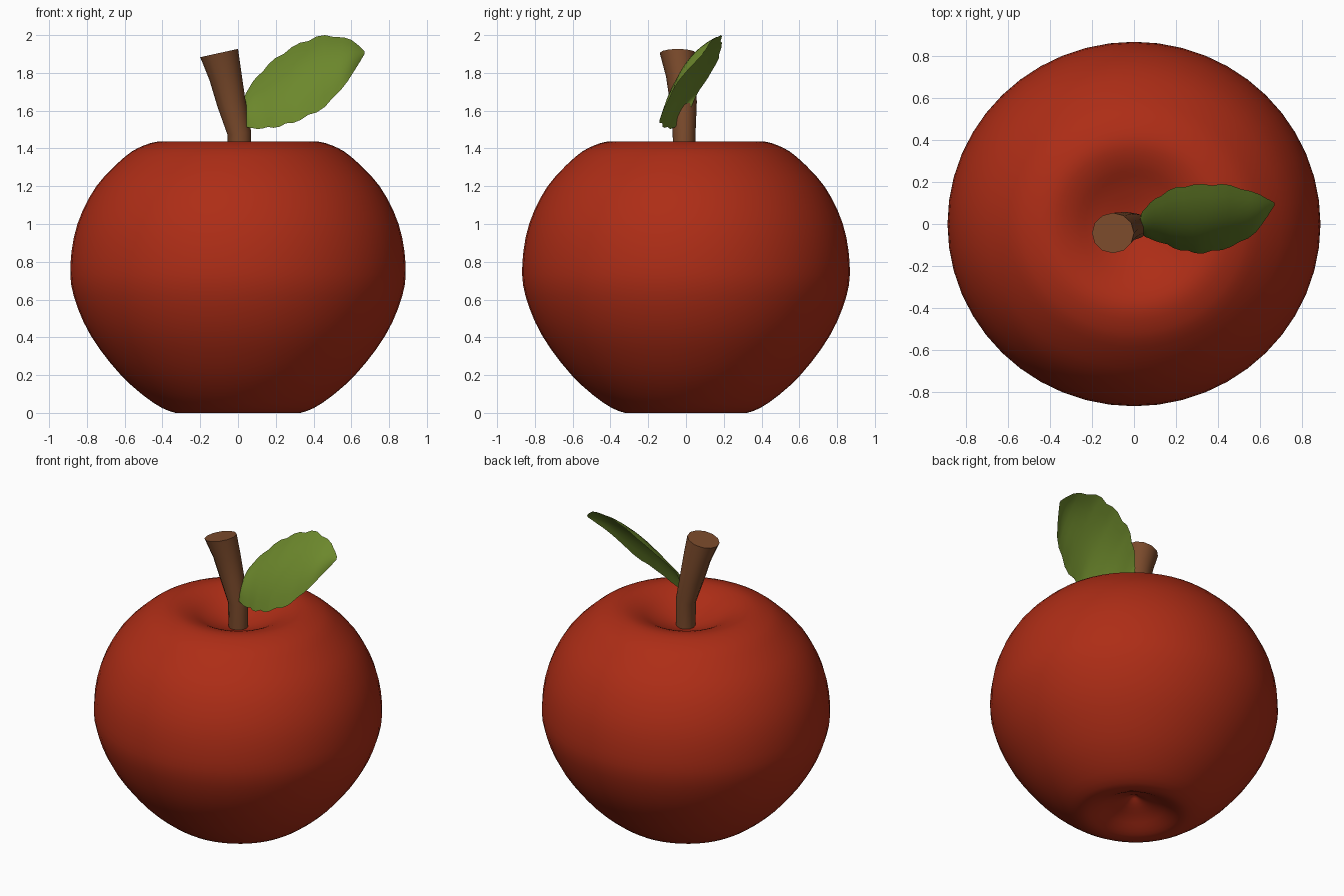
import bpy, bmesh, math
from mathutils import Vector

cube = bpy.data.objects.get("Cube")
if cube:
    bpy.data.objects.remove(cube, do_unlink=True)


def material(name, rgb):
    mat = bpy.data.materials.new(name)
    mat.use_nodes = True
    mat.diffuse_color = (*rgb, 1)
    mat.node_tree.nodes["Principled BSDF"].inputs["Base Color"].default_value = (*rgb, 1)
    return mat


def spline(points, steps):
    """Smooth curve through the points."""
    pts = [Vector(p) for p in points]
    ext = [2 * pts[0] - pts[1]] + pts + [2 * pts[-1] - pts[-2]]
    out = []
    for a, b, c, d in zip(ext, ext[1:], ext[2:], ext[3:]):
        for k in range(steps):
            t = k / steps
            out.append(0.5 * (2 * b + (c - a) * t + (2 * a - 5 * b + 4 * c - d) * t ** 2
                              + (3 * b - a - 3 * c + d) * t ** 3))
    return out + [pts[-1]]


def loft(name, rows, mat, closed, caps=False, angle=60):
    """Skin a list of equally long point rows."""
    bm = bmesh.new()
    grid = [[bm.verts.new(p) for p in row] for row in rows]
    n = len(grid[0])
    for lo, hi in zip(grid, grid[1:]):
        for i in range(n if closed else n - 1):
            j = (i + 1) % n
            bm.faces.new((lo[i], lo[j], hi[j], hi[i]))
    if caps:
        bm.faces.new(grid[0][::-1])
        bm.faces.new(grid[-1])
    mesh = bpy.data.meshes.new(name)
    bm.to_mesh(mesh)
    bm.free()
    mesh.materials.append(mat)
    obj = bpy.data.objects.new(name, mesh)
    bpy.context.collection.objects.link(obj)
    bpy.ops.object.select_all(action="DESELECT")
    obj.select_set(True)
    bpy.context.view_layer.objects.active = obj
    bpy.ops.object.shade_smooth_by_angle(angle=math.radians(angle))
    return obj


red = material("apple red", (0.42, 0.026, 0.008))
brown = material("stem brown", (0.2, 0.07, 0.025))
green = material("leaf green", (0.15, 0.245, 0.025))

# Fruit: turned profile from the bottom pit to the top pit
profile = [(0.01, 0.13), (0.06, 0.1), (0.16, 0.06), (0.25, 0.015), (0.33, 0.0), (0.45, 0.055),
           (0.62, 0.2), (0.78, 0.41), (0.87, 0.62), (0.887, 0.79), (0.85, 1.0), (0.75, 1.2),
           (0.6, 1.355), (0.5, 1.415), (0.4, 1.438), (0.3, 1.415), (0.2, 1.365),
           (0.1, 1.325), (0.01, 1.3)]
SIDES = 48
rings = [[(r * math.cos(a), 0.977 * r * math.sin(a), max(z, 0))
          for a in (math.tau * i / SIDES for i in range(SIDES))]
         for r, z in spline(profile, 3)]
loft("fruit", rings, red, closed=True, caps=True)

# Stem: bent, widening, with a slanted flat end; each ring is x, y, z, radius, slant
stem = [(0.01, -0.01, 1.28, 0.06, 0), (0.007, -0.01, 1.48, 0.063, 0.1),
        (-0.035, -0.014, 1.64, 0.074, 0.25), (-0.066, -0.025, 1.78, 0.084, 0.25),
        (-0.1, -0.043, 1.905, 0.1, 0.22)]
rings = []
for x, y, z, r, slant in stem:
    rings.append([(x + r * math.cos(a), y + 0.96 * r * math.sin(a), z + slant * r * math.cos(a))
                  for a in (math.tau * i / 12 for i in range(12))])
loft("stem", rings, brown, closed=True, caps=True, angle=40)

# Leaf: bowed blade between an upper and a lower notched edge
upper = [(0.03, 0.02, 1.6), (0.04, 0.06, 1.69), (0.1, 0.12, 1.78), (0.2, 0.175, 1.88),
         (0.33, 0.19, 1.96), (0.46, 0.185, 2.0), (0.6, 0.14, 1.975), (0.67, 0.1, 1.915)]
lower = [(0.03, 0.0, 1.57), (0.05, -0.06, 1.51), (0.13, -0.09, 1.505), (0.22, -0.125, 1.515),
         (0.33, -0.14, 1.55), (0.46, -0.11, 1.62), (0.58, -0.04, 1.755), (0.67, 0.09, 1.9)]
bulge = Vector((-0.17, -0.77, 0.61))
rows = []
for k, (lo, hi) in enumerate(zip(spline(lower, 3), spline(upper, 3))):
    across = hi - lo
    notch = 0.025 * (k % 3 == 1)
    row = []
    for i in range(9):
        t = i / 8
        s = notch + t * (1 - 2 * notch)
        row.append(lo + across * s + bulge * 0.44 * across.length * t * (1 - t))
    rows.append(row)
loft("leaf", rows, green, closed=False)
